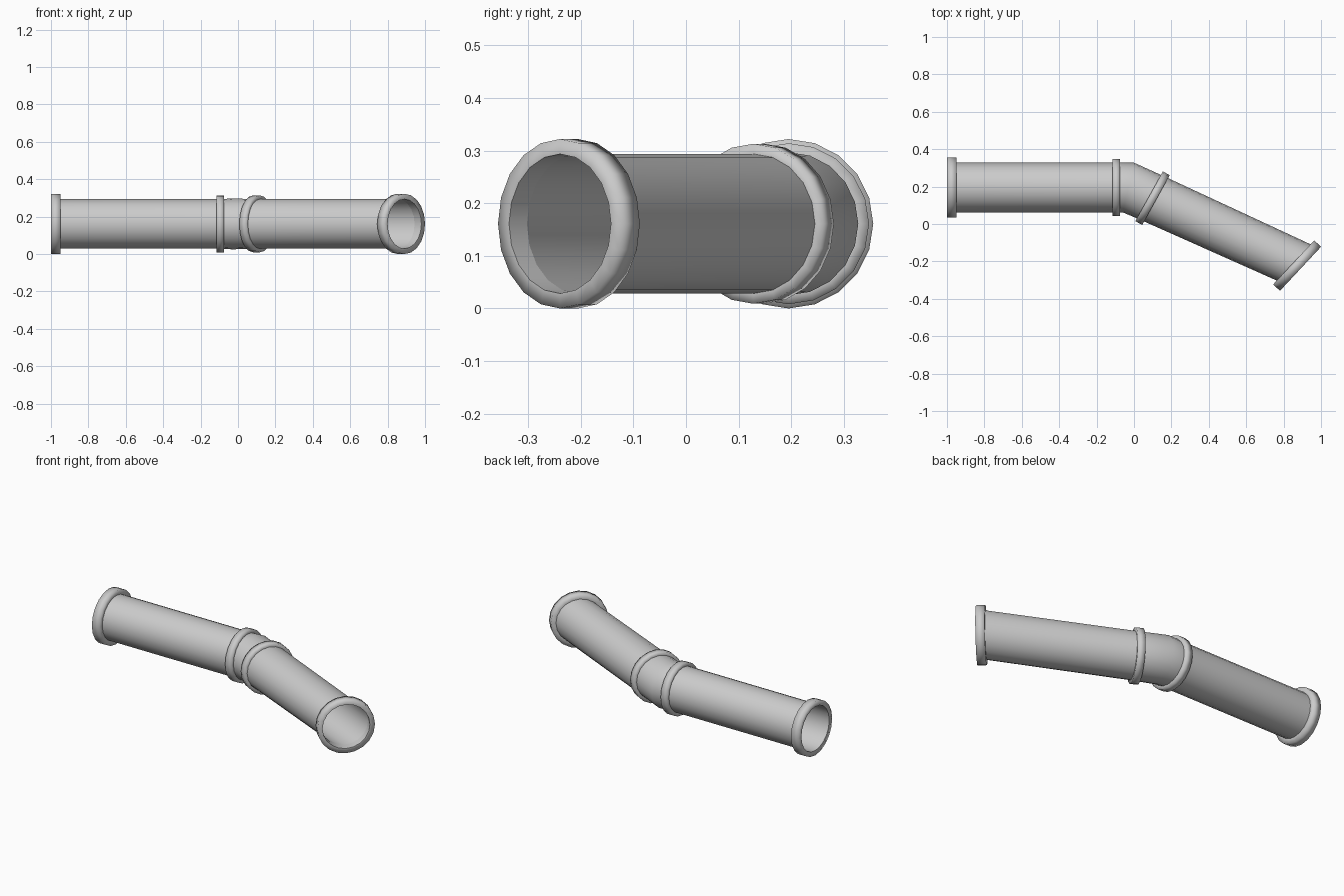
import bpy, bmesh
from math import radians, sin, cos, pi

if "Cube" in bpy.data.objects:
    bpy.data.objects.remove(bpy.data.objects["Cube"])

SIDES = 20
AXIS_Z = 0.161
PIPE_R = 0.1325


def loft(name, stations, sharp=False):
    """Skin circles given as (x, y, heading in degrees, radius)."""
    bm = bmesh.new()
    loops = []
    for x, y, deg, r in stations:
        a = radians(deg)
        loop = []
        for i in range(SIDES):
            t = 2 * pi * i / SIDES
            side = r * cos(t)
            loop.append(bm.verts.new((x - sin(a) * side, y + cos(a) * side,
                                      AXIS_Z + r * sin(t))))
        loops.append(loop)
    for l0, l1 in zip(loops, loops[1:]):
        for i in range(SIDES):
            j = (i + 1) % SIDES
            bm.faces.new((l0[i], l0[j], l1[j], l1[i])).smooth = True
    mesh = bpy.data.meshes.new(name)
    bm.to_mesh(mesh)
    bm.free()
    ob = bpy.data.objects.new(name, mesh)
    bpy.context.collection.objects.link(ob)
    return ob


def along(x, y, deg, d, r):
    a = radians(deg)
    return (x + cos(a) * d, y + sin(a) * d, deg, r)


def collar(name, x, y, deg, width, outer):
    """Raised band around the pipe, square in profile."""
    h = width / 2
    return loft(name, [along(x, y, deg, d, r) for d, r in
                       ((-h, PIPE_R), (-h, outer), (h, outer), (h, PIPE_R))])


def bore(name, x, y, deg, width):
    """Inner wall of an end collar."""
    return loft(name, [along(x, y, deg, d, PIPE_R) for d in (-width / 2, width / 2)])


# collar positions: centre x, centre y, heading
START = (-0.975, 0.195, 0)
MID_A = (-0.095, 0.195, 0)
MID_B = (0.099, 0.138, -29)
END = (0.872, -0.2225, -43)

# bent pipe, mitred at the elbow
loft("pipe", [along(*START, 0.025, PIPE_R),
              along(*MID_A, 0, PIPE_R),
              (-0.03, 0.195, -13, 0.136),
              along(*MID_B, 0, PIPE_R),
              along(*END, -0.025, PIPE_R)])

# end collars with open bores
for label, place in (("start", START), ("far", END)):
    collar(label + "_end_collar", *place, 0.05, 0.161)
    bore(label + "_end_bore", *place, 0.05)

# elbow collars
collar("elbow_collar_a", *MID_A, 0.042, 0.153)
collar("elbow_collar_b", *MID_B, 0.042, 0.152)
